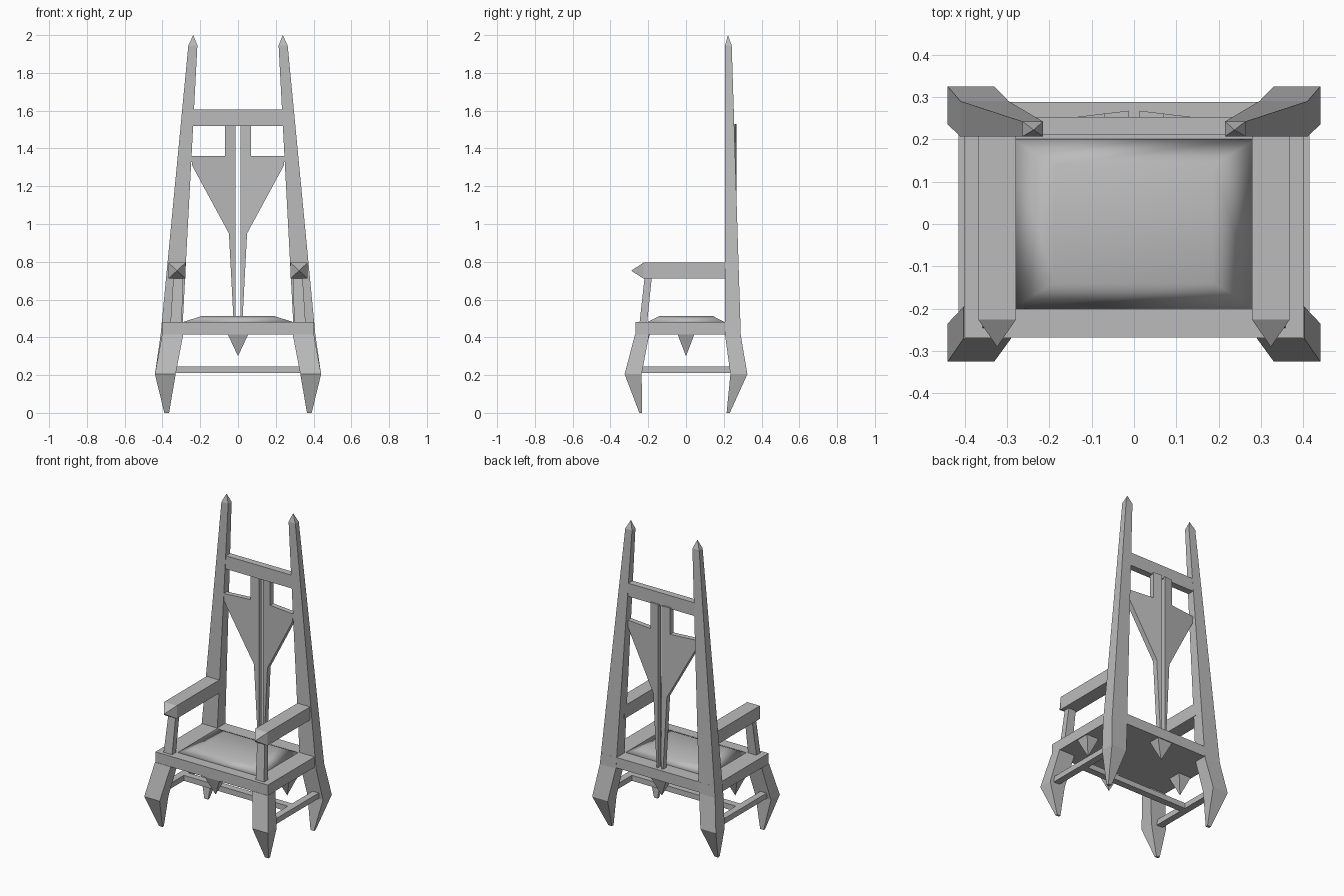
import bpy, bmesh
from mathutils import Vector

cube = bpy.data.objects.get("Cube")
if cube:
    bpy.data.objects.remove(cube, do_unlink=True)

grey = bpy.data.materials.new("plain_grey")
grey.use_nodes = True
colour = (0.5, 0.5, 0.5, 1)
grey.diffuse_color = colour
grey.node_tree.nodes["Principled BSDF"].inputs["Base Color"].default_value = colour


def finish(name, bm, mirror=""):
    """Turn a bmesh into an object, mirrored over the named axes."""
    bmesh.ops.recalc_face_normals(bm, faces=bm.faces)
    mesh = bpy.data.meshes.new(name)
    bm.to_mesh(mesh)
    bm.free()
    mesh.materials.append(grey)
    ob = bpy.data.objects.new(name, mesh)
    bpy.context.collection.objects.link(ob)
    if mirror:
        mod = ob.modifiers.new("mirror", 'MIRROR')
        mod.use_axis = ("x" in mirror, "y" in mirror, False)
        mod.use_mirror_merge = False
    return ob


def loft(name, sections, mirror="", tip=None):
    """Skin rectangles (z, x0, x1, y0, y1) in order, ending flat or in a point."""
    bm = bmesh.new()
    rings = [[bm.verts.new(p) for p in
              ((x0, y0, z), (x1, y0, z), (x1, y1, z), (x0, y1, z))]
             for z, x0, x1, y0, y1 in sections]
    bm.faces.new(rings[0])
    for a, b in zip(rings, rings[1:]):
        for i in range(4):
            j = (i + 1) % 4
            bm.faces.new((a[i], a[j], b[j], b[i]))
    if tip:
        t = bm.verts.new(tip)
        for i in range(4):
            bm.faces.new((rings[-1][i], rings[-1][(i + 1) % 4], t))
    else:
        bm.faces.new(rings[-1])
    return finish(name, bm, mirror)


def box(name, x0, x1, y0, y1, z0, z1, mirror=""):
    return loft(name, [(z0, x0, x1, y0, y1), (z1, x0, x1, y0, y1)], mirror)


# Legs: the back pair rise into tall pointed posts
loft("back_post", [(0, 0.365, 0.39, 0.215, 0.232),
                   (0.205, 0.33, 0.44, 0.235, 0.325),
                   (0.41, 0.296, 0.41, 0.207, 0.29),
                   (1.945, 0.215, 0.263, 0.207, 0.242)],
     "x", tip=(0.237, 0.222, 2.0))
loft("front_leg", [(0, 0.365, 0.39, -0.247, -0.232),
                   (0.205, 0.33, 0.44, -0.325, -0.235),
                   (0.415, 0.29, 0.402, -0.27, -0.195)], "x")

# Seat slab with soft cushion
box("seat_frame", -0.4, 0.4, -0.268, 0.288, 0.415, 0.482)
cushion = loft("cushion", [(0.48, -0.295, 0.295, -0.205, 0.205),
                           (0.514, -0.187, 0.187, -0.138, 0.14)])
for poly in cushion.data.polygons:
    poly.use_smooth = True

# Lower stretchers
box("side_stretcher", 0.37, 0.414, -0.26, 0.26, 0.21, 0.245, "x")
box("middle_stretcher", -0.38, 0.38, -0.022, 0.022, 0.21, 0.245)

# Spikes hanging below the middle of each seat edge
for name, x, y, mirror in (("front_spike", 0, -0.228, ""),
                           ("back_spike", 0, 0.245, ""),
                           ("side_spike", 0.35, 0, "x")):
    hx, hy = (0.055, 0.038) if x == 0 else (0.045, 0.045)
    loft(name, [(0.418, x - hx, x + hx, y - hy, y + hy)], mirror, tip=(x, y, 0.3))

# Armrests with pointed fronts, on leaning supports
bm = bmesh.new()
bmesh.ops.create_cube(bm, size=1)
bmesh.ops.scale(bm, vec=(0.09, 0.455, 0.084), verts=bm.verts)
bmesh.ops.translate(bm, vec=(0.323, 0.0025, 0.753), verts=bm.verts)
front = min(bm.faces, key=lambda f: f.calc_center_median().y)
point = bmesh.ops.poke(bm, faces=[front])["verts"][0]
point.co += Vector((0, -0.065, 0))
finish("armrest", bm, "x")
loft("arm_support", [(0.475, 0.298, 0.358, -0.246, -0.206),
                     (0.72, 0.29, 0.342, -0.219, -0.181)], "x")

# Back: top rail and a split splat whose halves angle backwards to the middle
box("top_rail", -0.245, 0.245, 0.21, 0.253, 1.52, 1.605)
outline = [(0.013, 1.53), (0.07, 1.53), (0.07, 1.36), (0.248, 1.36),
           (0.243, 1.31), (0.048, 0.95), (0.023, 0.475), (0.013, 0.475)]
bm = bmesh.new()
face = bm.faces.new([bm.verts.new((x, 0.236 - 0.12 * x, z)) for x, z in outline])
solid = bmesh.ops.extrude_face_region(bm, geom=[face])["geom"]
bmesh.ops.translate(bm, vec=(0, 0.033, 0),
                    verts=[v for v in solid if isinstance(v, bmesh.types.BMVert)])
finish("back_splat", bm, "x")
